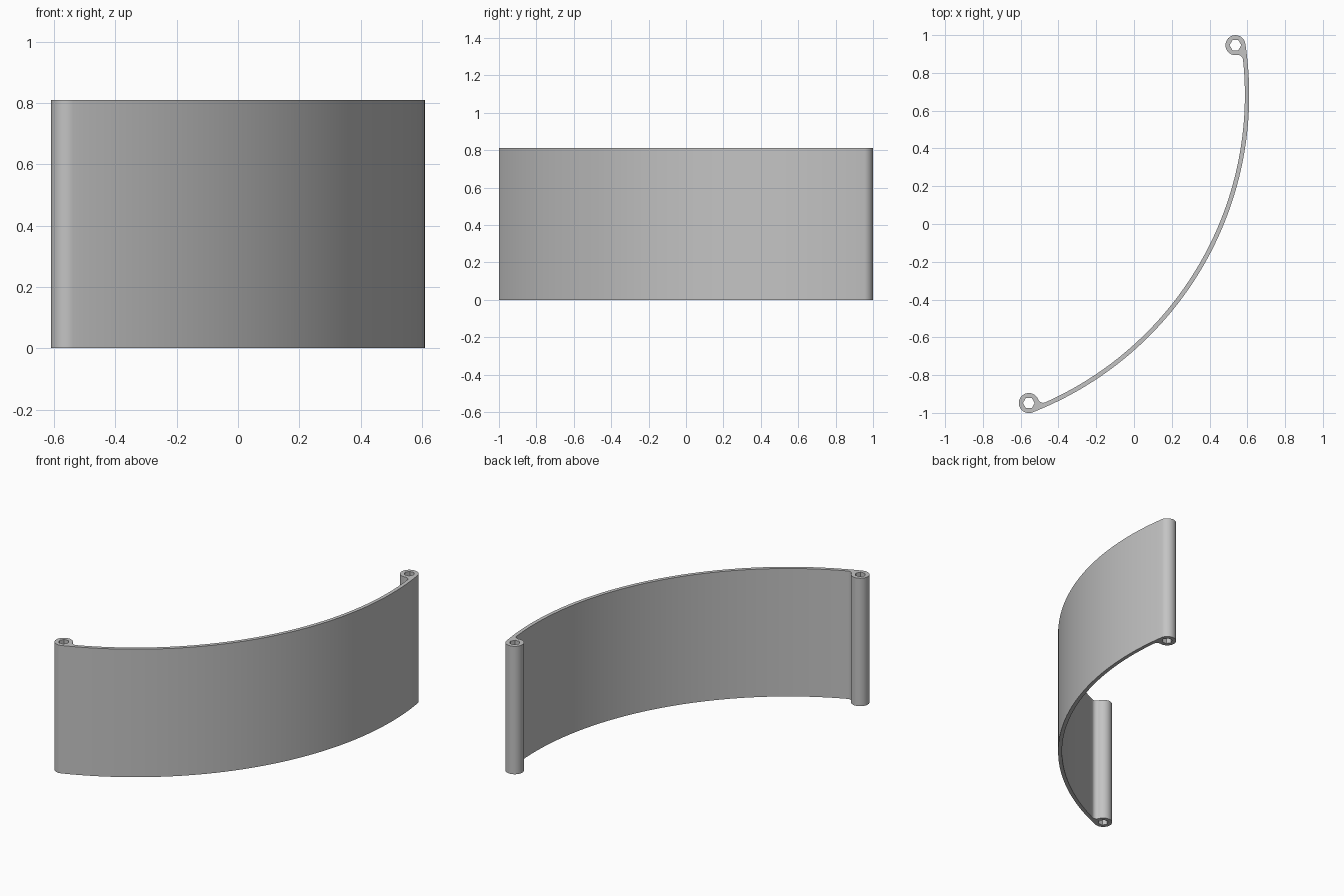
import bpy, bmesh
from math import radians, cos, sin, acos, atan2, pi, tau
from mathutils import Vector

cube = bpy.data.objects.get("Cube")
if cube:
    bpy.data.objects.remove(cube, do_unlink=True)

HEIGHT = 0.81
HALF = radians(38.66)      # half the sweep of the curved panel
R_OUT = 1.804              # outer face of the panel
R_IN = R_OUT - 0.023       # inner face of the panel
TUBE = 0.053               # radius of the end tubes
HOLE = 0.031               # radius of the hexagonal bores
FILLET = 0.028             # blend between tube and panel
TILT = radians(30)


def polar(radius, angle, centre=Vector((0, 0))):
    return centre + Vector((cos(angle), sin(angle))) * radius


def arc(centre, radius, start, end, steps):
    return [polar(radius, start + (end - start) * i / steps, centre)
            for i in range(steps + 1)]


# Half of the cross-section: panel, tube, fillet
r_tube = R_OUT - TUBE
r_fil = R_IN - FILLET
reach = TUBE + FILLET
gap = acos((r_tube**2 + r_fil**2 - reach**2) / (2 * r_tube * r_fil))
tube_c = polar(r_tube, HALF)
fil_ang = HALF - gap
fil_c = polar(r_fil, fil_ang)
toward = fil_c - tube_c
join = atan2(toward.y, toward.x)

origin = Vector((0, 0))
half = arc(origin, R_OUT, 0, HALF, 32)
half += arc(tube_c, TUBE, HALF, join + tau, 32)[1:]
half += arc(fil_c, FILLET, join + pi, fil_ang, 10)[1:]
half += arc(origin, R_IN, fil_ang, 0, 30)[1:]
mirrored = [Vector((p.x, -p.y)) for p in reversed(half[1:-1])]
outline = half + mirrored

# Hexagonal bores through both tubes
bores = [arc(Vector((tube_c.x, side * tube_c.y)), HOLE, TILT, TILT + tau, 6)[:-1]
         for side in (1, -1)]

# Filled profile extruded to full height
profile = bpy.data.curves.new("curved_panel", "CURVE")
profile.dimensions = "2D"
profile.fill_mode = "BOTH"
profile.extrude = HEIGHT / 2
for loop in [outline] + bores:
    spline = profile.splines.new("POLY")
    spline.points.add(len(loop) - 1)
    for point, p in zip(spline.points, loop):
        point.co = (p.x, p.y, 0, 1)
    spline.use_cyclic_u = True

panel = bpy.data.objects.new("curved_panel", profile)
bpy.context.collection.objects.link(panel)
panel.location = (-1.194, 0.683, HEIGHT / 2)
panel.rotation_euler.z = -TILT

bpy.ops.object.select_all(action="DESELECT")
panel.select_set(True)
bpy.context.view_layer.objects.active = panel
bpy.ops.object.convert(target="MESH")
panel = bpy.context.object

# Weld the caps to the walls
bm = bmesh.new()
bm.from_mesh(panel.data)
bmesh.ops.remove_doubles(bm, verts=bm.verts, dist=0.0001)
bmesh.ops.recalc_face_normals(bm, faces=bm.faces)
bm.to_mesh(panel.data)
bm.free()
bpy.ops.object.shade_smooth_by_angle(angle=radians(30))

# Plain grey finish
grey = bpy.data.materials.new("light_grey")
grey.use_nodes = True
colour = (0.55, 0.55, 0.55, 1)
grey.diffuse_color = colour
grey.node_tree.nodes["Principled BSDF"].inputs["Base Color"].default_value = colour
panel.data.materials.clear()
panel.data.materials.append(grey)
